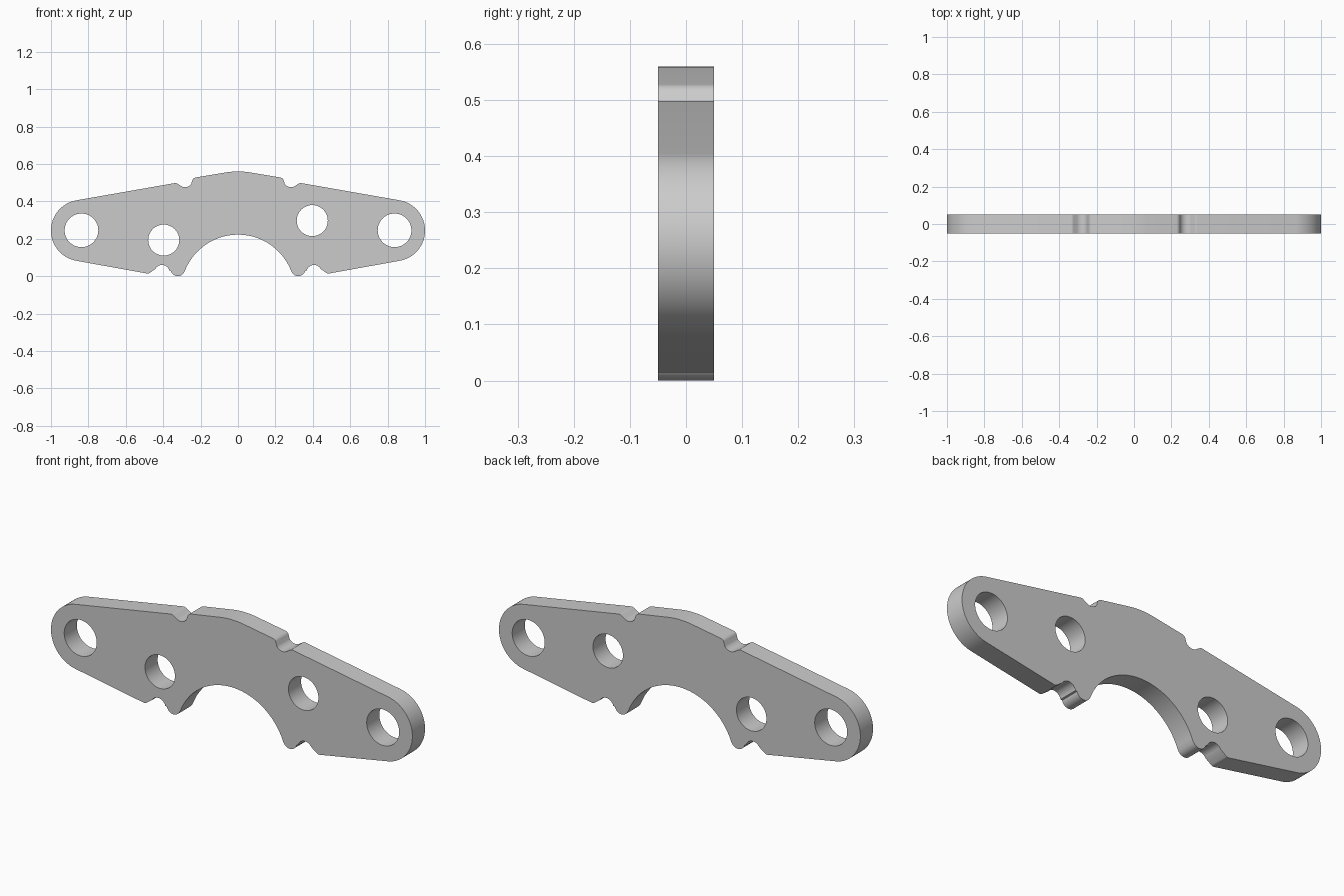
import bpy, bmesh
from math import radians, cos, sin
from mathutils import Vector

cube = bpy.data.objects.get("Cube")
if cube:
    bpy.data.objects.remove(cube, do_unlink=True)

HALF_THICK = 0.05


def arc(cx, cz, r, start, end, steps):
    """Points along an arc, angles in degrees."""
    angles = [radians(start + (end - start) * i / steps) for i in range(steps + 1)]
    return [(cx + r * cos(a), cz + r * sin(a)) for a in angles]


# Right half of the outline, clockwise: arcs joined by straight runs
half_arcs = [
    (0, 0.16, 0.4, 90, 80, 6),               # crown
    (0.222, 0.503, 0.025, 80, 30, 6),        # shoulder before upper notch
    (0.283, 0.516, 0.04, 215, 310, 12),      # upper notch
    (0.335, 0.478, 0.02, 130, 80, 6),        # shoulder after upper notch
    (0.836, 0.244, 0.164, 80, -80, 40),      # rounded end
    (0.483, 0.034, 0.02, -80, -130, 6),      # lower corner
    (0.406, 0.02, 0.04, 30, 165, 16),        # lower notch
    (0.322, 0.038, 0.038, -15, -157, 18),    # foot
    (0, -0.083, 0.305, 21, 90, 30),          # central arch
]
half = [p for a in half_arcs for p in arc(*a)]
outline = half + [(-x, z) for x, z in reversed(half[1:-1])]

# Four through holes, the inner pair at different heights
holes = [(-0.837, 0.245, 0.09), (0.837, 0.245, 0.09),
         (-0.397, 0.193, 0.083), (0.397, 0.297, 0.083)]
loops = [outline] + [arc(x, z, r, 0, 360, 48)[:-1] for x, z, r in holes]

# Fill the profile and extrude it through the plate's thickness
bm = bmesh.new()
edges = []
for loop in loops:
    verts = [bm.verts.new((x, -HALF_THICK, z)) for x, z in loop]
    edges += [bm.edges.new((v, verts[i - 1])) for i, v in enumerate(verts)]
bmesh.ops.triangle_fill(bm, edges=edges, use_beauty=True, normal=Vector((0, -1, 0)))
grown = bmesh.ops.extrude_face_region(bm, geom=bm.faces[:], use_keep_orig=True)
moved = [g for g in grown["geom"] if isinstance(g, bmesh.types.BMVert)]
bmesh.ops.translate(bm, verts=moved, vec=(0, 2 * HALF_THICK, 0))
bmesh.ops.recalc_face_normals(bm, faces=bm.faces[:])
mesh = bpy.data.meshes.new("bracket_plate")
bm.to_mesh(mesh)
bm.free()

plate = bpy.data.objects.new("bracket_plate", mesh)
bpy.context.collection.objects.link(plate)

# Plain grey finish
grey = bpy.data.materials.new("light_grey")
grey.use_nodes = True
colour = (0.6, 0.6, 0.6, 1)
grey.diffuse_color = colour
grey.node_tree.nodes["Principled BSDF"].inputs["Base Color"].default_value = colour
mesh.materials.append(grey)

bpy.ops.object.select_all(action="DESELECT")
plate.select_set(True)
bpy.context.view_layer.objects.active = plate
bpy.ops.object.shade_smooth_by_angle(angle=radians(30))
